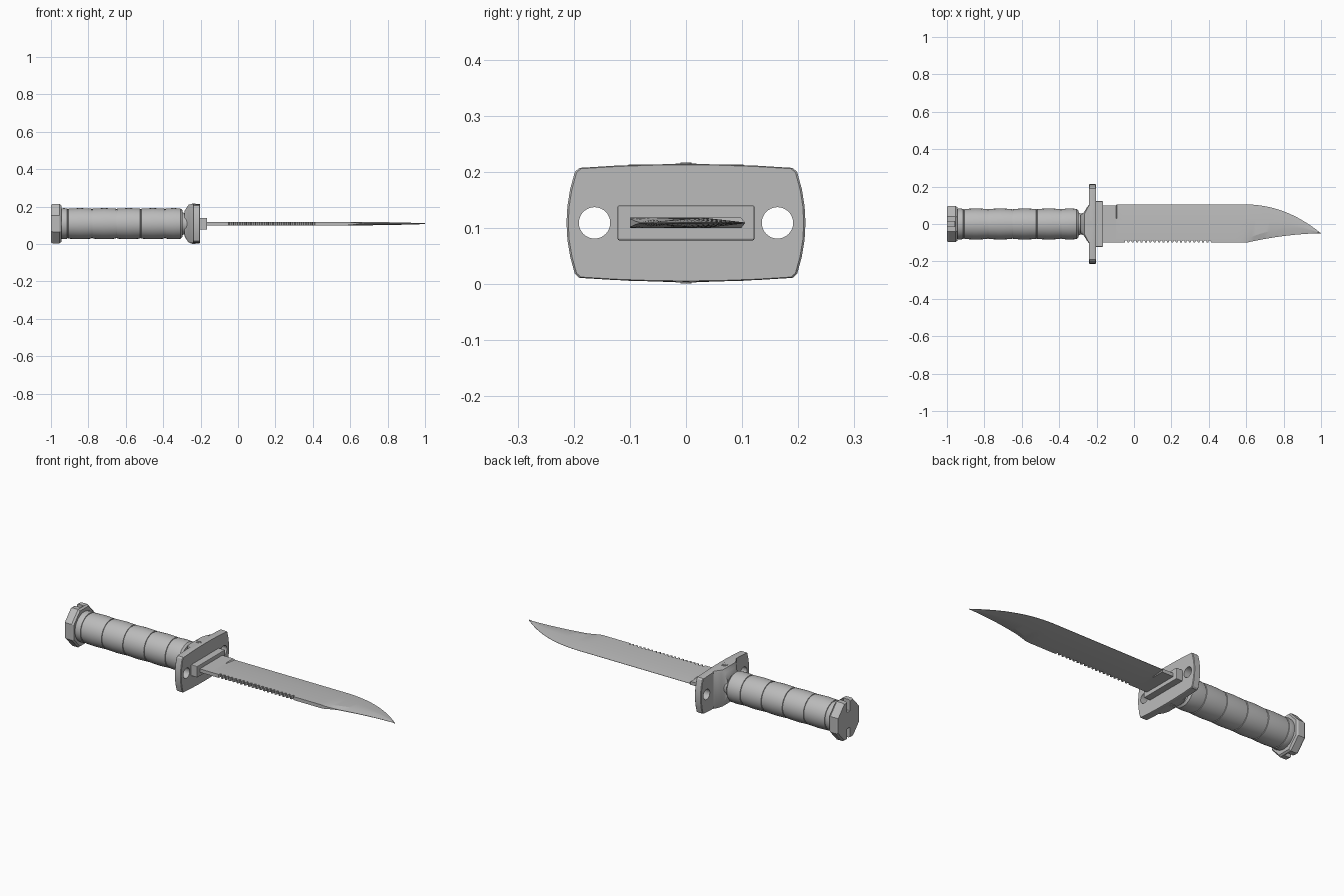
import bpy, bmesh, math
from mathutils import Vector

if "Cube" in bpy.data.objects:
    bpy.data.objects.remove(bpy.data.objects["Cube"])

ZC = 0.109  # height of the knife's long axis

steel = bpy.data.materials.new("grey steel")
steel.use_nodes = True
steel.diffuse_color = (0.5, 0.5, 0.5, 1)
steel.node_tree.nodes["Principled BSDF"].inputs["Base Color"].default_value = (0.5, 0.5, 0.5, 1)


def loft(name, rings, smooth=None):
    """Skin a list of closed rings of (x, y, z), z measured from the axis."""
    bm = bmesh.new()
    loops = [[bm.verts.new((x, y, z + ZC)) for x, y, z in r] for r in rings]
    n = len(loops[0])
    for a, b in zip(loops, loops[1:]):
        for i in range(n):
            j = (i + 1) % n
            bm.faces.new((a[i], a[j], b[j], b[i]))
    bm.faces.new(loops[0])
    bm.faces.new(loops[-1])
    bmesh.ops.recalc_face_normals(bm, faces=bm.faces)
    mesh = bpy.data.meshes.new(name)
    bm.to_mesh(mesh)
    bm.free()
    mesh.materials.append(steel)
    ob = bpy.data.objects.new(name, mesh)
    bpy.context.collection.objects.link(ob)
    if smooth:
        bpy.ops.object.select_all(action='DESELECT')
        ob.select_set(True)
        bpy.context.view_layer.objects.active = ob
        bpy.ops.object.shade_smooth_by_angle(angle=math.radians(smooth))
    return ob


def circle(x, ry, rz, n, turn=0.0, y0=0.0):
    angles = [math.tau * (i + turn) / n for i in range(n)]
    return [(x, y0 + ry * math.cos(a), rz * math.sin(a)) for a in angles]


def rect(x, hy, hz, cut=0.0):
    if not cut:
        return [(x, -hy, -hz), (x, hy, -hz), (x, hy, hz), (x, -hy, hz)]
    corner = [(hy, hz - cut), (hy - cut, hz)]
    quads = corner + [(-y, z) for y, z in corner[::-1]]
    quads += [(-y, -z) for y, z in quads]
    return [(x, y, z) for y, z in quads]


def block(name, x0, x1, hy, hz, y0=0.0, z0=0.0):
    return loft(name, [[(x, y + y0, z + z0) for x, y, z in rect(x, hy, hz)] for x in (x0, x1)])


def cut_with(target, cutter):
    cutter.hide_render = True
    cutter.hide_viewport = True
    cutter.display_type = 'WIRE'
    mod = target.modifiers.new("cut", 'BOOLEAN')
    mod.operation = 'DIFFERENCE'
    mod.solver = 'EXACT'
    mod.object = cutter


def bevel(ob, width, segments=2):
    mod = ob.modifiers.new("bevel", 'BEVEL')
    mod.width = width
    mod.segments = segments
    mod.limit_method = 'ANGLE'
    mod.angle_limit = math.radians(40)


# Grip: barrelled bands separated by thin grooves
profile = [(-0.96, 0.074)]
joints = [-0.95, -0.91, -0.78, -0.65, -0.52, -0.39, -0.298]
for a, b in zip(joints, joints[1:]):
    profile += [(a + 0.002, 0.077), (a + 0.003, 0.0805), ((a + b) / 2, 0.083),
                (b - 0.003, 0.0805), (b - 0.002, 0.077)]
profile[-2:] = [(-0.308, 0.081), (-0.298, 0.072)]
loft("grip", [circle(x, r, r, 48) for x, r in profile], 35)

# Neck between grip and guard
loft("neck", [circle(x, r, r, 32) for x, r in [(-0.31, 0.066), (-0.285, 0.056), (-0.26, 0.06)]], 35)

# Pommel: eight-sided cap with chamfered rims and two slots
pommel = loft("pommel", [circle(x, 0.105 * s, 0.114 * s, 8, 0.5)
                         for x, s in [(-1.0, 0.95), (-0.99, 1), (-0.955, 1), (-0.945, 0.93)]])
for side, label in ((1, "upper"), (-1, "lower")):
    cut_with(pommel, block(label + "_slot_cutter", -1.05, -0.958, 0.013, 0.05, 0, side * 0.095))

# Guard plate: bowed sides, rounded corners
outline = []
for i in range(7):
    t = -1 + i / 3
    outline.append((0.213 - 0.015 * t * t, 0.091 * t))
for i in range(7):
    t = 1 - i / 3
    outline.append((0.190 * t, 0.105 - 0.007 * t * t))
outline += [(-y, -z) for y, z in outline]
guard = loft("guard_plate", [[(x, y * s, z * s) for y, z in outline]
                             for x, s in [(-0.241, 0.985), (-0.238, 1), (-0.205, 1), (-0.202, 0.985)]], 30)

# Raised shoulder behind the guard
shoulder = loft("guard_shoulder", [rect(x, hy, hz, c) for x, hy, hz, c in [
    (-0.287, 0.046, 0.066, 0.018), (-0.276, 0.054, 0.084, 0.016), (-0.264, 0.068, 0.101, 0.012),
    (-0.252, 0.088, 0.104, 0.008), (-0.238, 0.108, 0.104, 0.006)]], 35)

for side, label in ((1, "back"), (-1, "front")):
    cut_with(guard, loft(label + "_hole_cutter",
                         [circle(x, 0.028, 0.028, 32, 0, side * 0.163) for x in (-0.3, -0.1)]))

# Pins set into the upper and lower edge of the guard
for side, label in ((1, "upper"), (-1, "lower")):
    for name, radius, z0, z1 in (("_pin_rim", 0.019, 0.09, 0.106), ("_pin", 0.010, 0.09, 0.108)):
        loft(label + name, [[(-0.236 + y, z, side * h) for _, y, z in circle(0, radius, radius, 24)]
                            for h in (z0, z1)], 35)

# Collar at the root of the blade
bevel(block("blade_collar", -0.21, -0.165, 0.122, 0.031), 0.003)


def edge_y(x):
    """Cutting edge: straight, then a belly sweeping to the point."""
    if x < 0.58:
        return 0.105
    t = (x - 0.58) / 0.42
    return 0.105 - 0.155 * t ** 2.2


def spine_y(x):
    """Back of the blade: straight, then a shallow clip."""
    if x < 0.6:
        return -0.1
    t = (x - 0.6) / 0.4
    return -0.1 + 0.05 * (1 - (1 - t) ** 1.8)


# Blade stations: ricasso, saw teeth, plain run, clipped point
stations = [(-0.18, 0), (-0.097, 0), (-0.092, 0), (-0.06, 0)]
pitch = 0.0235
for i in range(20):
    x = -0.05 + i * pitch
    stations += [(x, 0), (x + 0.004, 0.013), (x + 0.012, 0.013), (x + 0.016, 0)]
stations += [(0.45, 0), (0.54, 0), (0.58, 0)]
stations += [(0.6 + 0.4 * i / 16, 0) for i in range(16)] + [(0.98, 0), (0.999, 0)]
stations.sort()

rings = []
for x, notch in stations:
    top, low = edge_y(x), spine_y(x)
    clip = max(0.0, (x - 0.58) / 0.42)
    half = 0.0095 * (1 - 0.75 * clip ** 2)
    back = half * (1 - 0.85 * min(1, clip * 5))
    ricasso = x < -0.095
    tip_room = top - low
    bevel_y = top - min(0.075, tip_room * 0.45)
    false_y = low + min(0.016 + 0.09 * clip * (1 - clip), tip_room * 0.4)
    edge_half = half if ricasso else 0.0008
    top -= 0.007 if ricasso else 0
    side = [(low + notch, back), (false_y, half), (bevel_y, half), (top, edge_half)]
    rings.append([(x, y, z) for y, z in side] + [(x, y, -z) for y, z in side[::-1]])
loft("blade", rings, 12)
